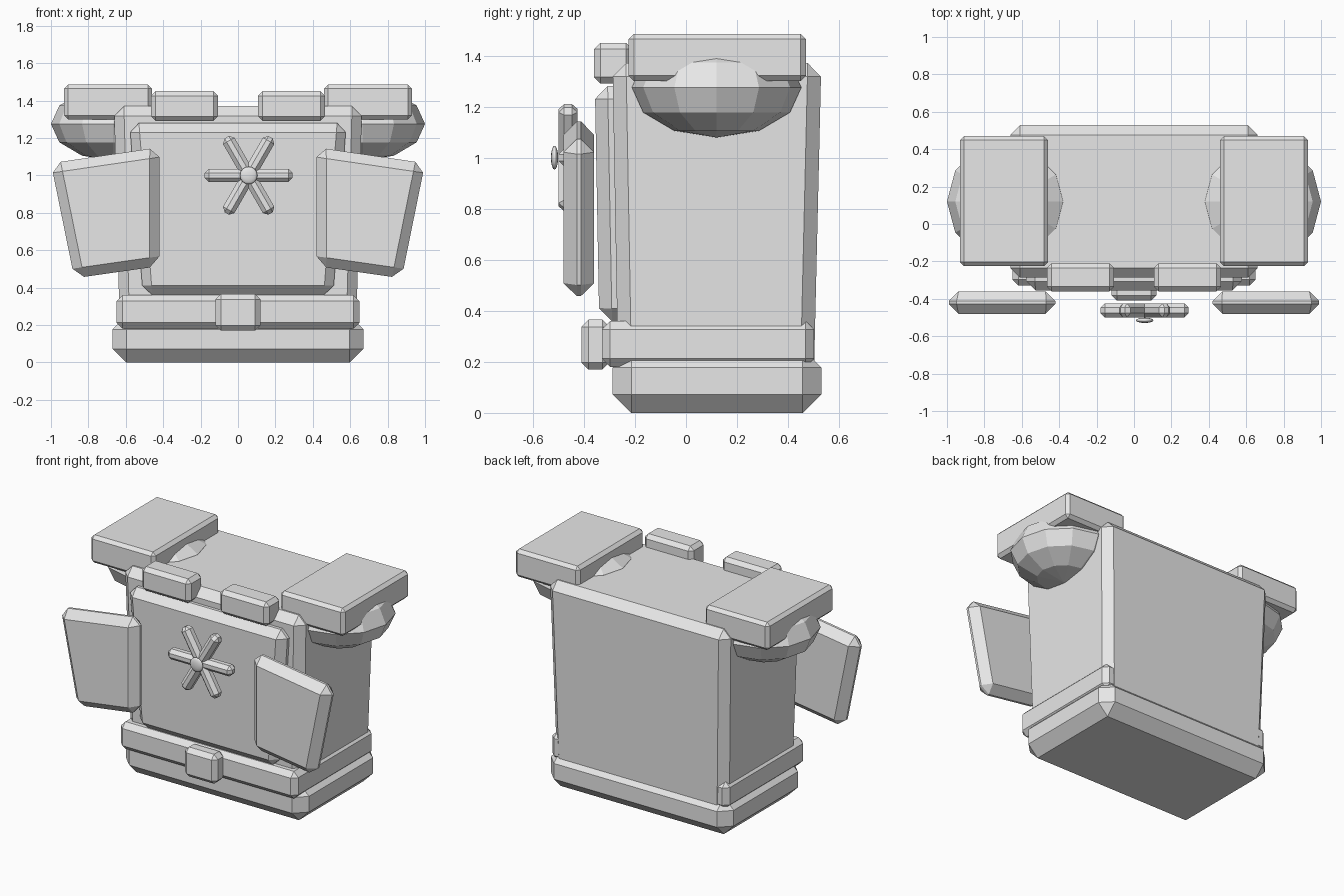
import bpy, bmesh, math
from mathutils import Matrix, Vector

cube = bpy.data.objects.get("Cube")
if cube:
    bpy.data.objects.remove(cube, do_unlink=True)

grey = bpy.data.materials.new("light_grey")
grey.use_nodes = True
colour = (0.8, 0.8, 0.8, 1)
grey.diffuse_color = colour
grey.node_tree.nodes["Principled BSDF"].inputs["Base Color"].default_value = colour


def finish(name, bm):
    bmesh.ops.recalc_face_normals(bm, faces=bm.faces)
    mesh = bpy.data.meshes.new(name)
    bm.to_mesh(mesh)
    bm.free()
    mesh.materials.append(grey)
    obj = bpy.data.objects.new(name, mesh)
    bpy.context.collection.objects.link(obj)
    return obj


def loft(name, ring_a, ring_b, chamfer):
    """Chamfered block between two four-cornered rings."""
    bm = bmesh.new()
    a = [bm.verts.new(p) for p in ring_a]
    b = [bm.verts.new(p) for p in ring_b]
    bm.faces.new(a)
    bm.faces.new(b)
    for i in range(4):
        j = (i + 1) % 4
        bm.faces.new((a[i], a[j], b[j], b[i]))
    bmesh.ops.recalc_face_normals(bm, faces=bm.faces)
    bmesh.ops.bevel(bm, geom=bm.edges[:], offset=chamfer, segments=1,
                    affect='EDGES', offset_type='OFFSET')
    return finish(name, bm)


def rect(x0, x1, y0, y1, z):
    return [(x0, y0, z), (x1, y0, z), (x1, y1, z), (x0, y1, z)]


def block(name, x, y, z, chamfer):
    return loft(name, rect(*x, *y, z[0]), rect(*x, *y, z[1]), chamfer)


def ellipsoid(name, centre, radii, segments, rings):
    bm = bmesh.new()
    bmesh.ops.create_uvsphere(bm, u_segments=segments, v_segments=rings, radius=1)
    bmesh.ops.transform(bm, verts=bm.verts,
                        matrix=Matrix.Translation(centre) @ Matrix.Diagonal((*radii, 1)))
    return finish(name, bm)


# Torso, tapering towards the waist
loft("torso", rect(-0.63, 0.63, -0.265, 0.5, 0.1),
     rect(-0.663, 0.663, -0.288, 0.53, 1.37), 0.053)
loft("chest_plate", rect(-0.508, 0.508, -0.34, -0.2, 0.36),
     rect(-0.58, 0.58, -0.357, -0.2, 1.28), 0.05)

# Skirt, belt and buckle
block("skirt", (-0.67, 0.67), (-0.287, 0.53), (0, 0.25), 0.073)
block("belt", (-0.65, 0.65), (-0.33, 0.502), (0.18, 0.36), 0.033)
block("buckle", (-0.12, 0.12), (-0.41, -0.3), (0.17, 0.365), 0.028)

# Paired collar blocks, shoulders and hanging front panels
for side, s in (("left", 1), ("right", -1)):
    def span(a, b):
        return sorted((s * a, s * b))
    block(side + "_collar", span(0.107, 0.465), (-0.36, -0.21), (1.29, 1.45), 0.025)
    block(side + "_shoulder_plate", span(0.46, 0.93), (-0.225, 0.47), (1.3, 1.485), 0.021)
    ellipsoid(side + "_shoulder_ball", (s * 0.668, 0.12, 1.275), (0.332, 0.332, 0.196), 12, 6)
    outline = [(0.42, 0.515), (0.875, 0.45), (1.0, 1.065), (0.42, 1.15)]
    loft(side + "_front_panel", [(s * x, -0.48, z) for x, z in outline],
         [(s * x, -0.36, z) for x, z in outline], 0.052)

# Six-armed star emblem with a small domed hub
centre = Vector((0.057, -0.462, 1.0))
for i in range(3):
    bar = block("emblem_bar", (-0.235, 0.235), (-0.037, 0.037), (-0.035, 0.035), 0.022)
    bar.matrix_world = Matrix.Translation(centre) @ Matrix.Rotation(math.radians(60 * i), 4, 'Y')
hub = ellipsoid("emblem_hub", (centre.x, -0.515, centre.z), (0.047, 0.014, 0.047), 16, 8)
hub.data.polygons.foreach_set("use_smooth", [True] * len(hub.data.polygons))
